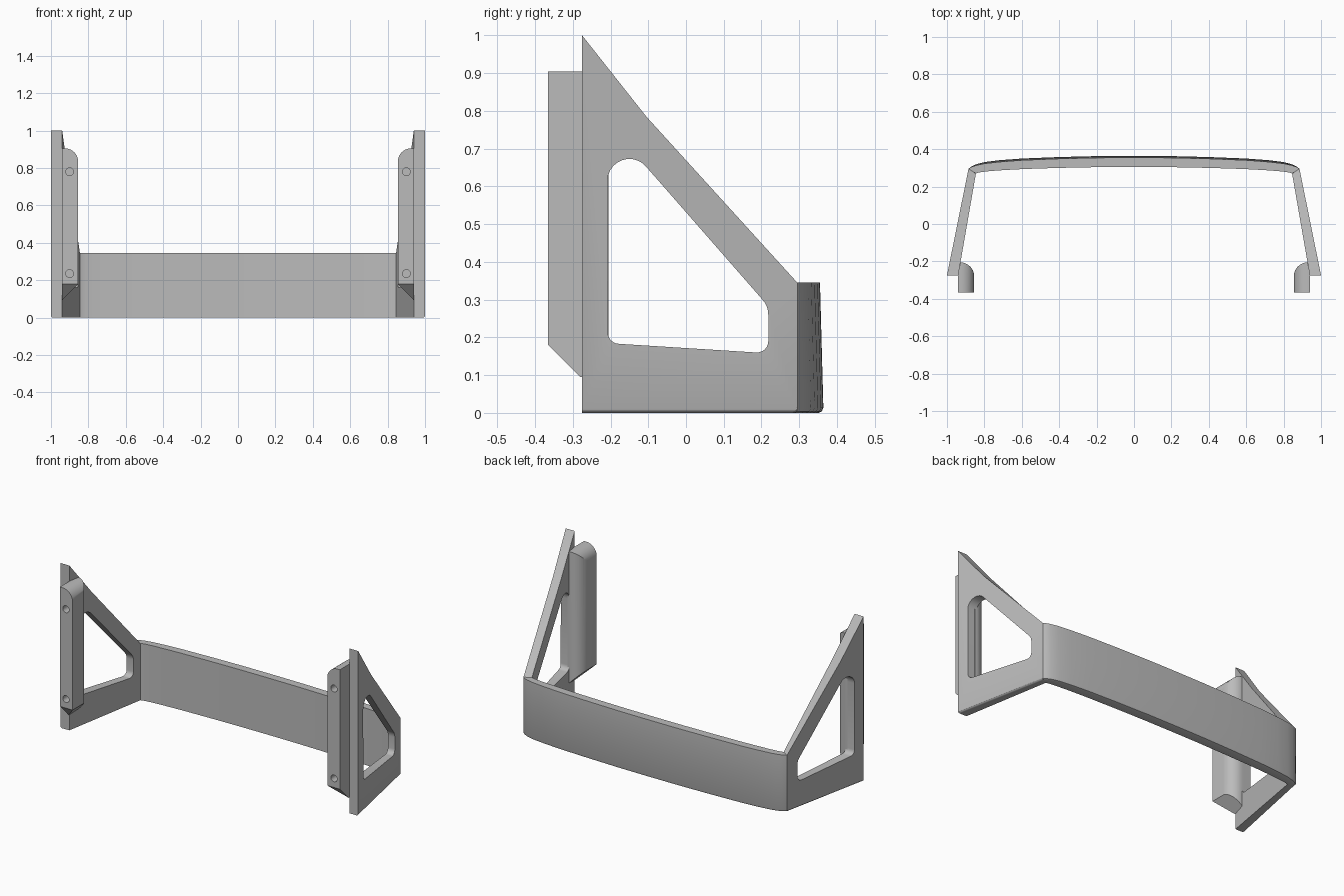
import bpy, bmesh, math

if "Cube" in bpy.data.objects:
    bpy.data.objects.remove(bpy.data.objects["Cube"], do_unlink=True)

grey = bpy.data.materials.new("plain_grey")
grey.use_nodes = True
grey.diffuse_color = (0.5, 0.5, 0.5, 1)
grey.node_tree.nodes["Principled BSDF"].inputs["Base Color"].default_value = (0.5, 0.5, 0.5, 1)


def finish(name, bm):
    """Turn a bmesh into a grey object."""
    bmesh.ops.recalc_face_normals(bm, faces=bm.faces)
    mesh = bpy.data.meshes.new(name)
    bm.to_mesh(mesh)
    bm.free()
    mesh.materials.append(grey)
    ob = bpy.data.objects.new(name, mesh)
    bpy.context.collection.objects.link(ob)
    return ob


def loft(rings):
    """Skin a list of closed point rings and cap both ends."""
    bm = bmesh.new()
    rows = [[bm.verts.new(p) for p in ring] for ring in rings]
    n = len(rows[0])
    for a, b in zip(rows, rows[1:]):
        for i in range(n):
            j = (i + 1) % n
            bm.faces.new((a[i], a[j], b[j], b[i]))
    bm.faces.new(rows[0])
    bm.faces.new(rows[-1])
    return bm


def prism(name, pts, axis, lo, hi, sx):
    """Extrude a 2D outline along an axis; sx picks the side."""
    def place(u, v, w):
        x, y, z = {"x": (w, u, v), "y": (u, w, v), "z": (u, v, w)}[axis]
        return (x * sx, y, z)
    return finish(name, loft([[place(u, v, w) for u, v in pts] for w in (lo, hi)]))


def arc(cx, cy, r, start, end, n=10):
    return [(cx + r * math.cos(math.radians(start + (end - start) * i / n)),
             cy + r * math.sin(math.radians(start + (end - start) * i / n)))
            for i in range(n + 1)]


def activate(ob):
    bpy.ops.object.select_all(action='DESELECT')
    ob.select_set(True)
    bpy.context.view_layer.objects.active = ob


def combine(ob, tool, operation):
    """Apply a boolean and discard the tool."""
    mod = ob.modifiers.new("cut", 'BOOLEAN')
    mod.object, mod.operation, mod.solver = tool, operation, 'EXACT'
    activate(ob)
    bpy.ops.object.modifier_apply(modifier=mod.name)
    bpy.data.objects.remove(tool, do_unlink=True)


def smooth(ob):
    activate(ob)
    bpy.ops.object.shade_smooth_by_angle(angle=math.radians(30))


FRONT, BAND_TOP = -0.275, 0.345

# Side plate outline and its rounded window (y, z)
plate_outline = [(FRONT, 0), (FRONT, 1), (-0.105, 0.785), (0.295, BAND_TOP), (0.295, 0)]
window = (arc(-0.15, 0.615, 0.058, 180, 40)
          + arc(0.158, 0.26, 0.06, 40, 0, 5)
          + arc(0.188, 0.19, 0.03, 0, -93, 6)
          + arc(-0.177, 0.213, 0.03, -93, -180, 6))


def build_plate(name, sx):
    outer = [(sx * (1 - 0.202 * (y - FRONT)), y, z) for y, z in plate_outline]
    inner = [(sx * (0.94 - 0.174 * (min(y, 0.27) - FRONT)), min(y, 0.27), z)
             for y, z in plate_outline]
    bm = loft([outer, inner])
    # Soften the lower outside edge
    edge = [e for e in bm.edges if all(v.co.z < 0.01 for v in e.verts)
            and all(abs(v.co.x) > (0.95 if v.co.y < 0 else 0.87) for v in e.verts)]
    bmesh.ops.bevel(bm, geom=edge, offset=0.012, segments=3, affect='EDGES', profile=0.5)
    plate = finish(name, bm)
    combine(plate, prism("window_cutter", window, "x", 0.7, 1.2, sx), 'DIFFERENCE')
    smooth(plate)


def build_post(name, sx):
    # Front outline: rounded inner top, sloping foot
    face = [(0.94, 0.095), (0.94, 0.905)] + arc(0.925, 0.835, 0.07, 90, 180) + [(0.855, 0.18)]
    post = prism(name, face, "y", -0.5, 0, sx)
    # Plan outline: rounded inner back
    plan = [(0.8545, -0.365), (0.96, -0.365), (0.96, -0.205)] + arc(0.9295, -0.28, 0.075, 90, 180)
    combine(post, prism("plan_tool", plan, "z", -0.1, 1.2, sx), 'INTERSECT')
    # Foot slopes back as well
    slope = [(-0.4, 0.215), (-0.4, 1.1), (-0.15, 1.1), (-0.15, -0.035)]
    combine(post, prism("foot_tool", slope, "x", 0.7, 1.1, sx), 'INTERSECT')
    # Screw holes
    for z in (0.235, 0.78):
        hole = arc(0.9, z, 0.021, 0, 345, 23)
        combine(post, prism("hole_tool", hole, "y", -0.5, -0.315, sx), 'DIFFERENCE')
    smooth(post)


for side, sx in (("left", 1), ("right", -1)):
    build_plate(side + "_side_plate", sx)
    build_post(side + "_mounting_post", sx)

# Curved rear band: half path of (outer x, outer y, inner x, inner y)
half = [(0.885, 0.295, 0.845, 0.27), (0.87, 0.307, 0.835, 0.274),
        (0.845, 0.319, 0.815, 0.278), (0.8, 0.331, 0.77, 0.283),
        (0.72, 0.341, 0.7, 0.288), (0.6, 0.35, 0.59, 0.294),
        (0.4, 0.358, 0.4, 0.3), (0.2, 0.363, 0.2, 0.304), (0, 0.364, 0, 0.305)]
path = half + [(-a, b, -c, d) for a, b, c, d in reversed(half[:-1])]
rings = []
for ox, oy, ix, iy in path:
    lean = 0.009 * min(1, (oy - 0.295) / 0.04)
    rings.append([(ix, iy, 0), (ix, iy, BAND_TOP), (ox, oy - lean, BAND_TOP), (ox, oy, 0.014),
                  (ox * 0.999, oy - 0.004, 0.004), (ox * 0.994, oy - 0.013, 0)])
smooth(finish("rear_band", loft(rings)))
